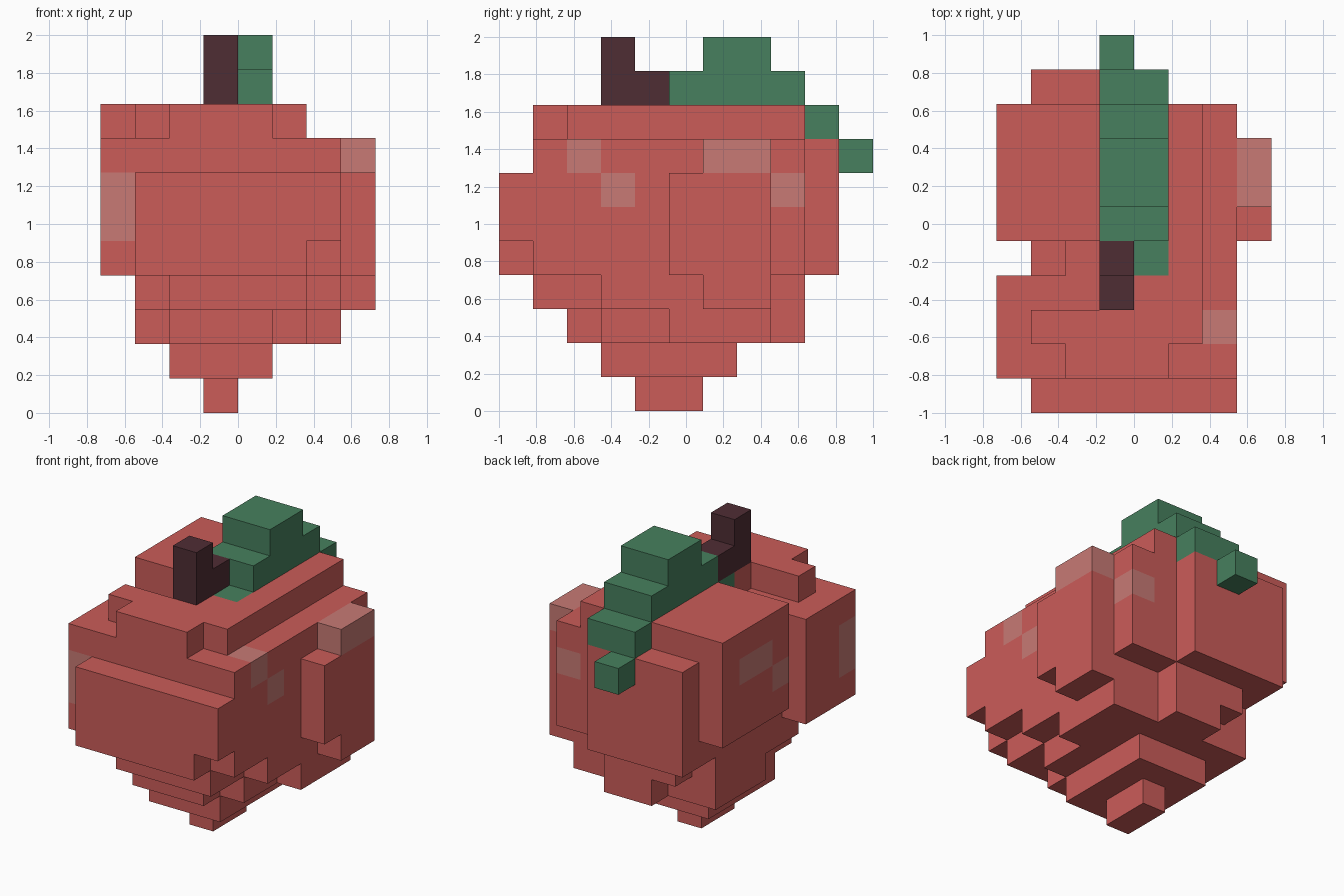
import bpy, bmesh

if "Cube" in bpy.data.objects:
    bpy.data.objects.remove(bpy.data.objects["Cube"])

U = 2 / 11                      # edge of one cube
OX, OY = -4 * U, -1.0           # corner of the cube grid


def material(name, rgb):
    lin = [((c / 255 + 0.055) / 1.055) ** 2.4 for c in rgb]
    m = bpy.data.materials.new(name)
    m.diffuse_color = (*lin, 1)
    m.use_nodes = True
    m.node_tree.nodes["Principled BSDF"].inputs["Base Color"].default_value = m.diffuse_color
    return m


RED = material("fruit red", (203, 92, 89))
SHINE = material("shine pink", (200, 122, 117))
GREEN = material("leaf green", (71, 128, 94))
BROWN = material("stem brown", (79, 45, 52))

# Boxes in cube units: x0, x1, y0, y1, z0, z1
tip = [(3, 4, 4, 6, 0, 1), (2, 5, 3, 7, 1, 2),
       (2, 5, 2, 3, 2, 3), (2, 6, 3, 5, 2, 3), (1, 7, 5, 8, 2, 3), (3, 5, 8, 9, 2, 3),
       (2, 6, 1, 3, 3, 4), (1, 7, 3, 8, 3, 4), (2, 5, 8, 9, 3, 4)]
belly = [(1, 7, 1, 9, 4, 7),                                          # core
         (1, 7, 0, 1, 5, 7), (1, 6, 0, 1, 4, 5),                      # front bulge
         (0, 1, 1, 4, 4, 8), (0, 1, 5, 9, 5, 9),                      # left bulges
         (7, 8, 5, 8, 4, 7), (7, 8, 6, 8, 7, 8), (7, 8, 6, 8, 3, 4),  # right bulge
         (1, 5, 9, 10, 4, 8)]                                         # back bulge
crown = [(1, 7, 1, 4, 7, 8), (2, 7, 4, 5, 7, 8), (1, 7, 5, 9, 7, 8),
         (2, 5, 1, 2, 8, 9), (1, 6, 2, 3, 8, 9), (3, 6, 3, 5, 8, 9), (1, 6, 5, 9, 8, 9)]
leaf = [(3, 5, 4, 5, 8, 9), (3, 5, 5, 9, 9, 10), (3, 5, 6, 8, 10, 11),
        (3, 5, 9, 10, 8, 9), (3, 4, 10, 11, 7, 8)]
stem = [(3, 4, 3, 5, 9, 10), (3, 4, 3, 4, 10, 11)]
shine = {(7, 6, 7), (7, 7, 7), (6, 2, 7), (6, 3, 6), (6, 8, 6),
         (0, 1, 5), (0, 1, 6), (0, 6, 7), (0, 7, 7), (0, 5, 6)}


def cells(boxes):
    return {(x, y, z) for a, b, c, d, e, f in boxes
            for x in range(a, b) for y in range(c, d) for z in range(e, f)}


leaf_cells, stem_cells = cells(leaf), cells(stem)
fruit_cells = cells(tip + belly + crown) - leaf_cells
solid = fruit_cells | leaf_cells | stem_cells


def build(name, part, mats):
    """Outer skin of a group of cubes; shine cubes take the second material."""
    bm = bmesh.new()
    for c in sorted(part):
        for ax in range(3):
            for s in (0, 1):
                n = list(c)
                n[ax] += 2 * s - 1
                if tuple(n) in solid:
                    continue
                ring = [(0, 0), (1, 0), (1, 1), (0, 1)]
                vs = []
                for u, v in (ring if s else ring[::-1]):
                    p = list(c)
                    p[ax] += s
                    p[(ax + 1) % 3] += u
                    p[(ax + 2) % 3] += v
                    vs.append(bm.verts.new((OX + p[0] * U, OY + p[1] * U, p[2] * U)))
                f = bm.faces.new(vs)
                f.material_index = 1 if len(mats) > 1 and c in shine else 0
    bmesh.ops.remove_doubles(bm, verts=bm.verts, dist=1e-4)
    me = bpy.data.meshes.new(name)
    bm.to_mesh(me)
    bm.free()
    for m in mats:
        me.materials.append(m)
    bpy.context.collection.objects.link(bpy.data.objects.new(name, me))


build("fruit_body", fruit_cells, [RED, SHINE])
build("leaf", leaf_cells, [GREEN])
build("stem", stem_cells, [BROWN])
